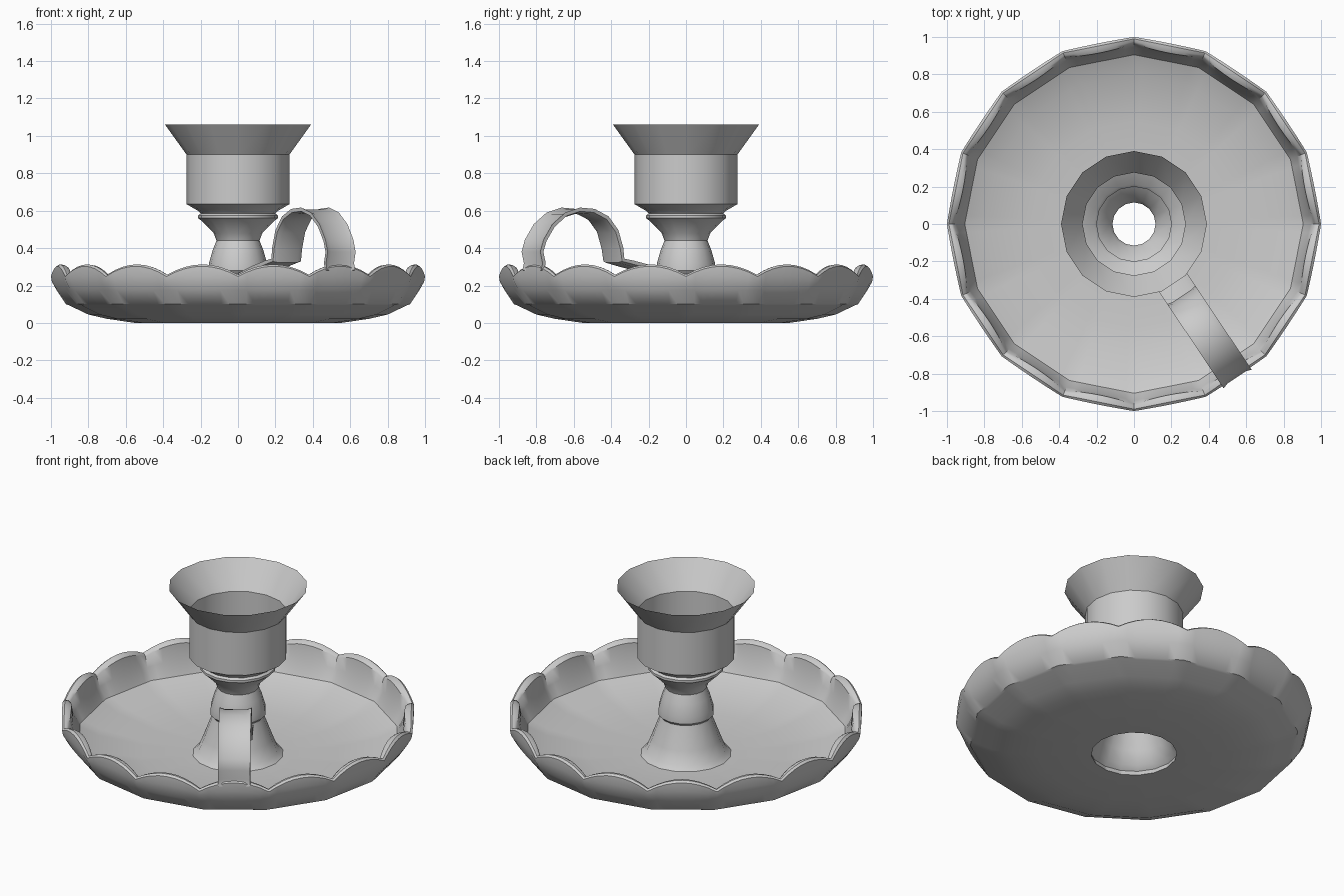
import bpy, bmesh, math
from mathutils import Vector

if "Cube" in bpy.data.objects:
    bpy.data.objects.remove(bpy.data.objects["Cube"])

SIDES = 16


def make_object(name, verts, faces, angle=35):
    mesh = bpy.data.meshes.new(name)
    mesh.from_pydata(verts, [], faces)
    bm = bmesh.new()
    bm.from_mesh(mesh)
    bmesh.ops.recalc_face_normals(bm, faces=bm.faces)
    bm.to_mesh(mesh)
    bm.free()
    obj = bpy.data.objects.new(name, mesh)
    bpy.context.collection.objects.link(obj)
    bpy.ops.object.select_all(action='DESELECT')
    obj.select_set(True)
    bpy.context.view_layer.objects.active = obj
    bpy.ops.object.shade_smooth_by_angle(angle=math.radians(angle))
    return obj


def grid_faces(rows, cols, close_rows=False, close_cols=True):
    faces = []
    for i in range(rows if close_rows else rows - 1):
        for j in range(cols if close_cols else cols - 1):
            a, b = i * cols, ((i + 1) % rows) * cols
            k = (j + 1) % cols
            faces.append((a + j, a + k, b + k, b + j))
    return faces


def lathe(name, profile, sub=1, close=False, angle=35):
    """Profile points: radius, height, scallop lift, roundness (0 = flat 16-gon)."""
    n = SIDES * sub
    seg = 2 * math.pi / SIDES
    verts = []
    for point in profile:
        r, z, lift, rnd = (tuple(point) + (0, 0))[:4]
        for j in range(n):
            t = (j % sub) / sub
            chord = math.cos(seg / 2) / math.cos((t - 0.5) * seg)
            arc = 1 - (2 * t - 1) ** 2
            radius = r * (chord + (1 - chord) * rnd) - 0.25 * lift * arc
            a = j * 2 * math.pi / n
            verts.append((radius * math.cos(a), radius * math.sin(a), z + lift * arc))
    return make_object(name, verts, grid_faces(len(profile), n, close), angle)


# Dish with scalloped rim, a closed shell with a hole in the middle
lathe("dish", [
    (0.25, 0.03), (0.55, 0.033), (0.80, 0.075), (0.905, 0.12),
    (0.945, 0.185, 0.02), (0.965, 0.245, 0.055),
    (0.975, 0.255, 0.055, 0.4), (0.99, 0.258, 0.055, 0.7),
    (1.0, 0.248, 0.055, 0.9), (0.995, 0.22, 0.03, 0.8),
    (0.97, 0.175, 0, 0.5), (0.92, 0.10), (0.905, 0.095),
    (0.80, 0.045), (0.70, 0.022), (0.55, 0.0), (0.24, 0.0),
], sub=8, close=True)

# Open stem and candle cup, one thin skin
lathe("stem_and_cup", [
    (0.255, 0.03), (0.225, 0.055), (0.195, 0.13), (0.15, 0.25),
    (0.145, 0.265), (0.157, 0.28), (0.155, 0.32), (0.135, 0.39),
    (0.115, 0.44), (0.13, 0.48), (0.20, 0.55), (0.213, 0.56),
    (0.213, 0.575), (0.20, 0.585), (0.215, 0.60),
    (0.275, 0.635), (0.275, 0.90), (0.39, 1.06),
])

# Ribbon handle from the stem, over in a loop, and down to the rim
path = [Vector(p) for p in [
    (0.14, 0.255), (0.28, 0.295), (0.40, 0.322), (0.465, 0.335), (0.475, 0.40),
    (0.505, 0.49), (0.565, 0.56), (0.65, 0.598), (0.74, 0.605), (0.83, 0.58),
    (0.91, 0.52), (0.965, 0.44), (0.985, 0.38), (0.97, 0.32), (0.98, 0.28)]]
# Cross-section: across, outward
section = [(-0.09, 0.012), (-0.06, 0.002), (0.06, 0.002), (0.09, 0.012),
           (0.09, -0.008), (0.06, -0.018), (-0.06, -0.018), (-0.09, -0.008)]
heading = math.radians(-56.25)
out = Vector((math.cos(heading), math.sin(heading), 0))
side = Vector((-out.y, out.x, 0))
verts = []
for i, p in enumerate(path):
    d = (path[min(i + 1, len(path) - 1)] - path[max(i - 1, 0)]).normalized()
    normal = Vector((-d.y, d.x))
    for across, off in section:
        q = p + normal * off
        verts.append(out * q.x + side * across + Vector((0, 0, q.y)))
m = len(section)
faces = grid_faces(len(path), m)
faces += [tuple(range(m)), tuple(range(len(verts) - m, len(verts)))]
make_object("handle", verts, faces, 40)
